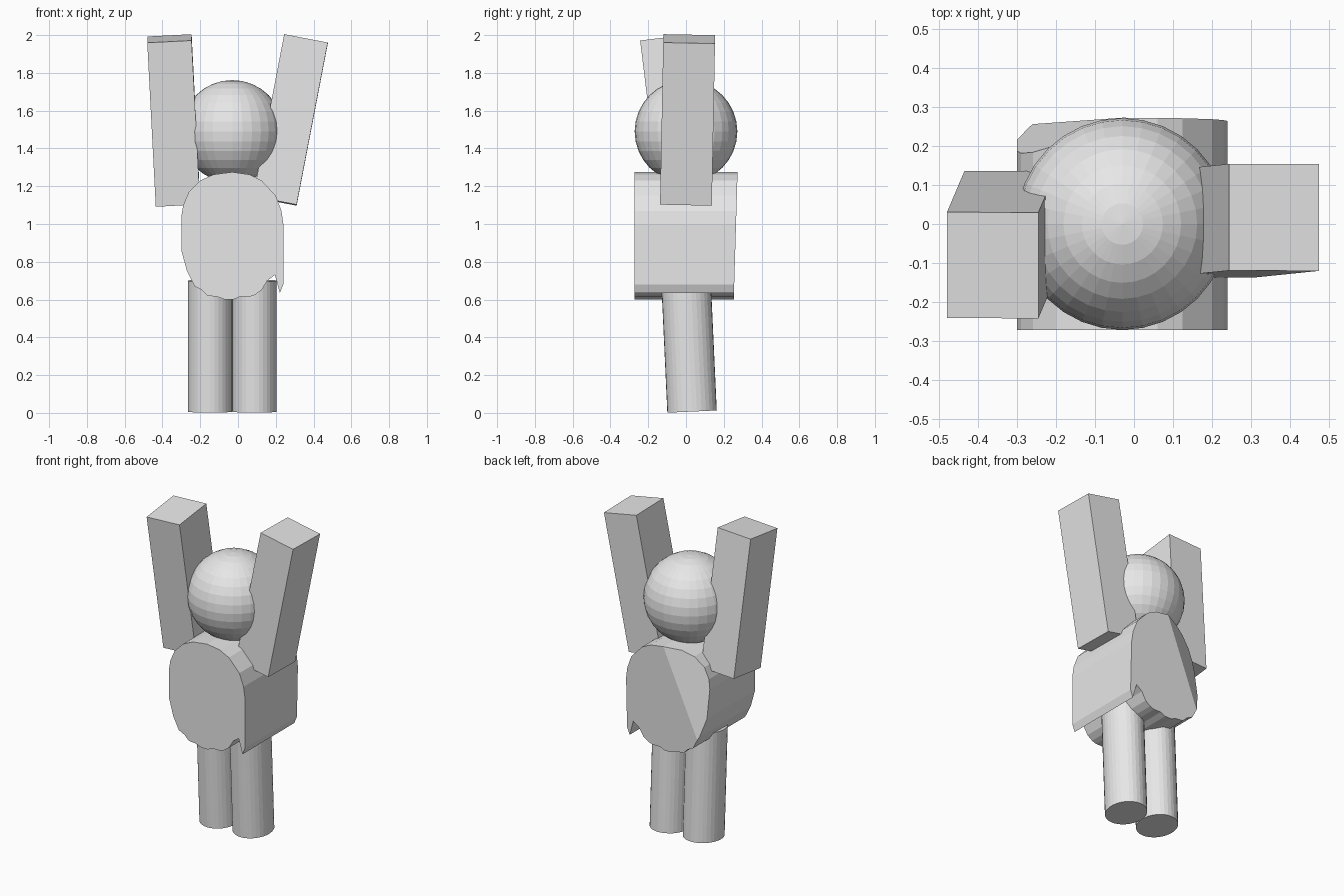
import bpy, bmesh
from mathutils import Vector, Matrix

if "Cube" in bpy.data.objects:
    bpy.data.objects.remove(bpy.data.objects["Cube"])

grey = bpy.data.materials.new("plain_grey")
grey.use_nodes = True
grey.diffuse_color = (0.8, 0.8, 0.8, 1)
grey.node_tree.nodes["Principled BSDF"].inputs["Base Color"].default_value = (0.8, 0.8, 0.8, 1)


def finish(bm, name):
    bmesh.ops.recalc_face_normals(bm, faces=bm.faces)
    mesh = bpy.data.meshes.new(name)
    bm.to_mesh(mesh)
    bm.free()
    mesh.materials.append(grey)
    obj = bpy.data.objects.new(name, mesh)
    bpy.context.collection.objects.link(obj)
    return obj


def limb_matrix(bottom, top, width, depth):
    """Place a unit-sized primitive so its z axis runs from bottom to top."""
    bottom, top = Vector(bottom), Vector(top)
    z = (top - bottom).normalized()
    y = z.cross(Vector((1, 0, 0))).normalized()
    x = y.cross(z)
    rot = Matrix((x, y, z)).transposed().to_4x4()
    size = Matrix.Diagonal((width, depth, (top - bottom).length, 1))
    return Matrix.Translation((bottom + top) / 2) @ rot @ size


def arm(name, bottom, top):
    bm = bmesh.new()
    bmesh.ops.create_cube(bm, size=1, matrix=limb_matrix(bottom, top, 0.235, 0.274))
    finish(bm, name)


def leg(name, x):
    bm = bmesh.new()
    bmesh.ops.create_cone(bm, cap_ends=True, segments=32, radius1=0.5, radius2=0.5, depth=1,
                          matrix=limb_matrix((x, 0.032, 0.007), (x, 0, 0.7), 0.235, 0.262))
    finish(bm, name)


# Head: faceted ball
bm = bmesh.new()
bmesh.ops.create_uvsphere(bm, u_segments=32, v_segments=16, radius=0.272,
                          matrix=Matrix.Translation((-0.03, 0, 1.49)))
finish(bm, "head")

# Arms: raised blocks
arm("right_arm", (-0.318, 0, 1.114), (-0.363, -0.106, 1.982))
arm("left_arm", (0.195, 0, 1.122), (0.36, 0.017, 1.98))

# Legs: slightly leaning cylinders
leg("right_leg", -0.148)
leg("left_leg", 0.087)

# Torso: rounded outline with a ragged lower edge, extruded front to back
outline = [(-0.30, 1.04), (-0.29, 1.1), (-0.26, 1.17), (-0.2, 1.23), (-0.13, 1.262), (-0.03, 1.275),
           (0.06, 1.262), (0.125, 1.23), (0.2, 1.15), (0.23, 1.07), (0.24, 1.0), (0.24, 0.68),
           (0.222, 0.635), (0.195, 0.73), (0.155, 0.7), (0.125, 0.65), (0.09, 0.625), (0.06, 0.615),
           (0.01, 0.615), (-0.025, 0.6), (-0.07, 0.6), (-0.11, 0.615), (-0.16, 0.62), (-0.19, 0.65),
           (-0.23, 0.67), (-0.27, 0.75), (-0.30, 0.86)]
bm = bmesh.new()
front = bm.faces.new([bm.verts.new((x, -0.272, z)) for x, z in outline])
extruded = bmesh.ops.extrude_face_region(bm, geom=[front], use_keep_orig=True)
moved = [v for v in extruded["geom"] if isinstance(v, bmesh.types.BMVert)]
bmesh.ops.translate(bm, verts=moved, vec=(0, 0.544, 0))

# Crease the back and slope its upper right side forwards
crease = Vector((-0.03, 0, 1.275))
across = Vector((-0.922, 0, 0.388))
bmesh.ops.bisect_plane(bm, geom=bm.verts[:] + bm.edges[:] + bm.faces[:],
                       plane_co=crease, plane_no=across, dist=0.0001)
for v in bm.verts:
    if v.co.y > 0:
        offset = max(0, (v.co - crease).dot(across))
        v.co.y = 0.273 - 0.03 * (1.275 - v.co.z) - 0.5 * offset
finish(bm, "torso")
